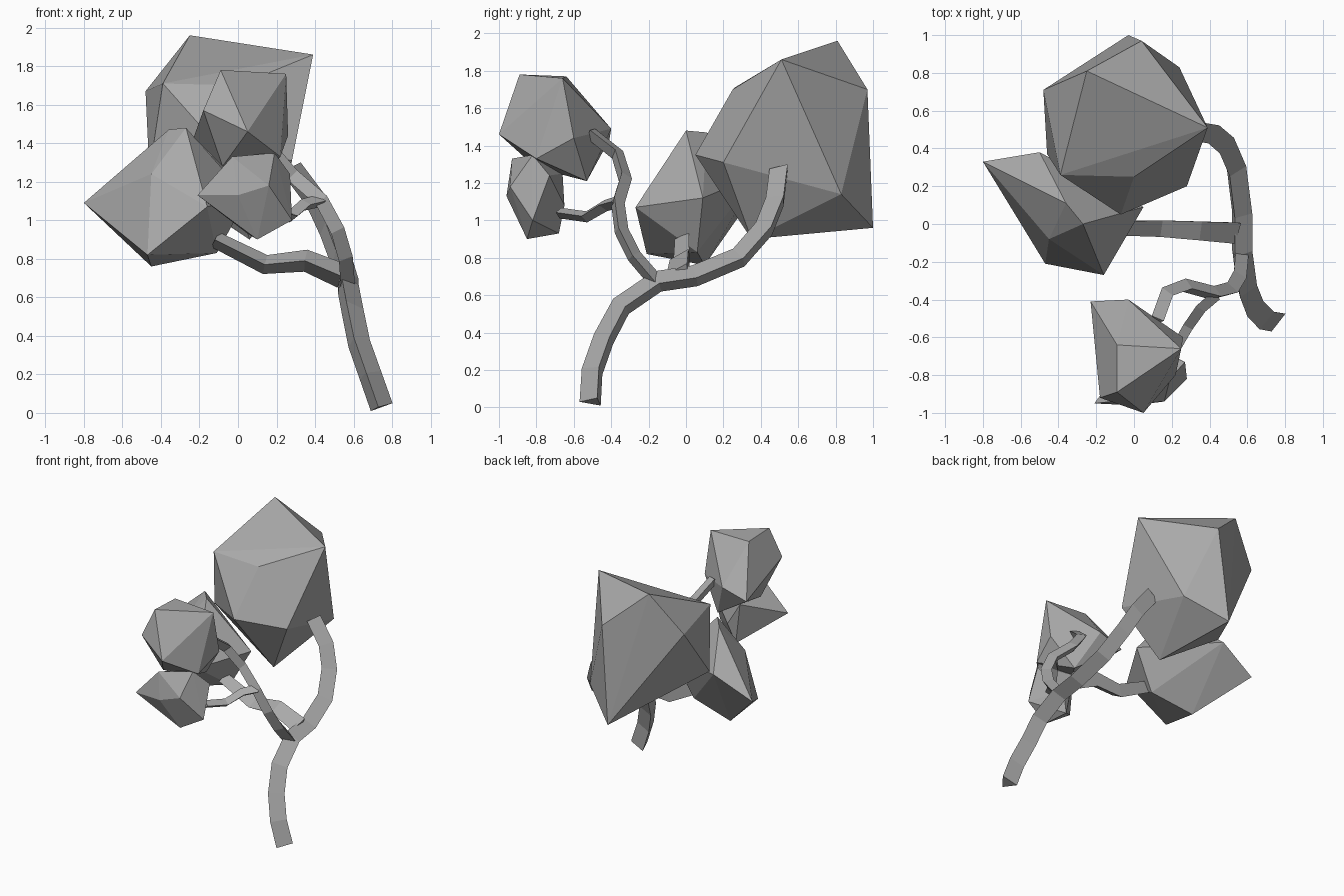
import bpy
import bmesh
import math
from mathutils import Vector, Matrix

default_cube = bpy.data.objects.get("Cube")
if default_cube:
    bpy.data.objects.remove(default_cube, do_unlink=True)

# One plain grey for bark and foliage
grey = bpy.data.materials.new("plain grey")
grey.use_nodes = True
grey.diffuse_color = (0.4, 0.4, 0.4, 1)
grey.node_tree.nodes["Principled BSDF"].inputs["Base Color"].default_value = grey.diffuse_color


def add_object(name, bm):
    """Turn a bmesh into a flat shaded object in the scene."""
    bmesh.ops.recalc_face_normals(bm, faces=bm.faces)
    mesh = bpy.data.meshes.new(name)
    bm.to_mesh(mesh)
    bm.free()
    mesh.materials.append(grey)
    obj = bpy.data.objects.new(name, mesh)
    bpy.context.scene.collection.objects.link(obj)
    return obj


def add_clump(name, corners):
    """Angular foliage mass: the convex hull of its corners."""
    bm = bmesh.new()
    for corner in corners:
        bm.verts.new(corner)
    hull = bmesh.ops.convex_hull(bm, input=bm.verts)
    unused = {item for item in hull["geom_interior"] + hull["geom_unused"]
              if isinstance(item, bmesh.types.BMVert)}
    bmesh.ops.delete(bm, geom=list(unused), context="VERTS")
    return add_object(name, bm)


def add_branch(name, path, start_radius, end_radius, sides=3):
    """Tapered low-poly tube swept along a path without twisting."""
    points = [Vector(point) for point in path]
    last = len(points) - 1
    bm = bmesh.new()
    rings = []
    previous = None
    for index, point in enumerate(points):
        ahead = points[min(index + 1, last)]
        behind = points[max(index - 1, 0)]
        tangent = (ahead - behind).normalized()
        if previous is None:
            frame = tangent.to_track_quat("Z", "Y")
        else:
            frame = previous.rotation_difference(tangent) @ frame
        previous = tangent
        blend = index / last
        radius = start_radius + (end_radius - start_radius) * blend
        ring = []
        for side in range(sides):
            angle = math.tau * side / sides
            offset = Vector((math.cos(angle), math.sin(angle), 0)) * radius
            ring.append(bm.verts.new(point + frame @ offset))
        rings.append(ring)
    for lower, upper in zip(rings, rings[1:]):
        for side in range(sides):
            following = (side + 1) % sides
            bm.faces.new((lower[side], lower[following], upper[following], upper[side]))
    bm.faces.new(rings[0])
    bm.faces.new(rings[-1])
    return add_object(name, bm)


# Leaning trunk, curving up into the largest clump
add_branch("trunk", [
    (.74, -.5, .03), (.68, -.49, .2), (.62, -.43, .37), (.585, -.34, .54),
    (.56, -.15, .67), (.56, .05, .7), (.53, .29, .8), (.47, .43, .96),
    (.4, .49, 1.11), (.28, .51, 1.27),
], .07, .064)

# Side limb reaching to the left-hand clump
add_branch("side_limb", [
    (.54, -.03, .71), (.35, -.02, .79), (.14, -.01, .77), (-.12, -.01, .9),
], .075, .05)

# Front limb and its twig
add_branch("front_limb", [
    (.56, -.16, .67), (.55, -.28, .81), (.51, -.35, .95), (.43, -.37, 1.1),
    (.28, -.33, 1.23), (.17, -.37, 1.36), (.12, -.51, 1.47),
], .047, .04)
add_branch("front_twig", [
    (.43, -.37, 1.1), (.35, -.44, 1.08), (.28, -.54, 1.02), (.2, -.68, 1.04),
], .038, .033)

# Foliage clumps
add_clump("back_foliage", [
    (-.25, .81, 1.96), (.39, .51, 1.86), (-.39, .26, 1.71), (-.48, .71, 1.67),
    (.04, .97, 1.7), (-.03, 1, .96), (.24, .83, 1.14), (-.07, .05, 1.35),
    (.28, .2, 1.31), (.06, .35, .9), (-.46, .37, 1.25), (0, .25, 1.7),
])
add_clump("side_foliage", [
    (-.27, 0, 1.48), (-.36, .11, 1.47), (-.8, .33, 1.09), (-.45, -.08, 1.24),
    (-.47, -.21, .82), (-.16, -.27, 1.07), (-.45, .1, .76), (-.11, .06, .83),
    (.05, .09, 1.12), (-.5, .38, 1.24),
])
add_clump("upper_front_foliage", [
    (-.09, -.64, 1.77), (.25, -.66, 1.76), (-.09, -.89, 1.78), (.05, -1, 1.46),
    (-.23, -.41, 1.43), (-.03, -.4, 1.49), (-.18, -.92, 1.57), (.26, -.6, 1.44),
    (-.08, -.8, 1.28), (.1, -.53, 1.21), (.22, -.8, 1.33),
])
add_clump("lower_front_foliage", [
    (-.21, -.95, 1.13), (-.03, -.93, 1.33), (.19, -.82, 1.35), (.27, -.73, 1.24),
    (.28, -.82, 1), (.1, -.85, .9), (.05, -.68, .93), (.16, -.94, 1.18),
    (.1, -.65, 1.08), (0, -.66, 1.25), (0, -.96, 1.13),
])
